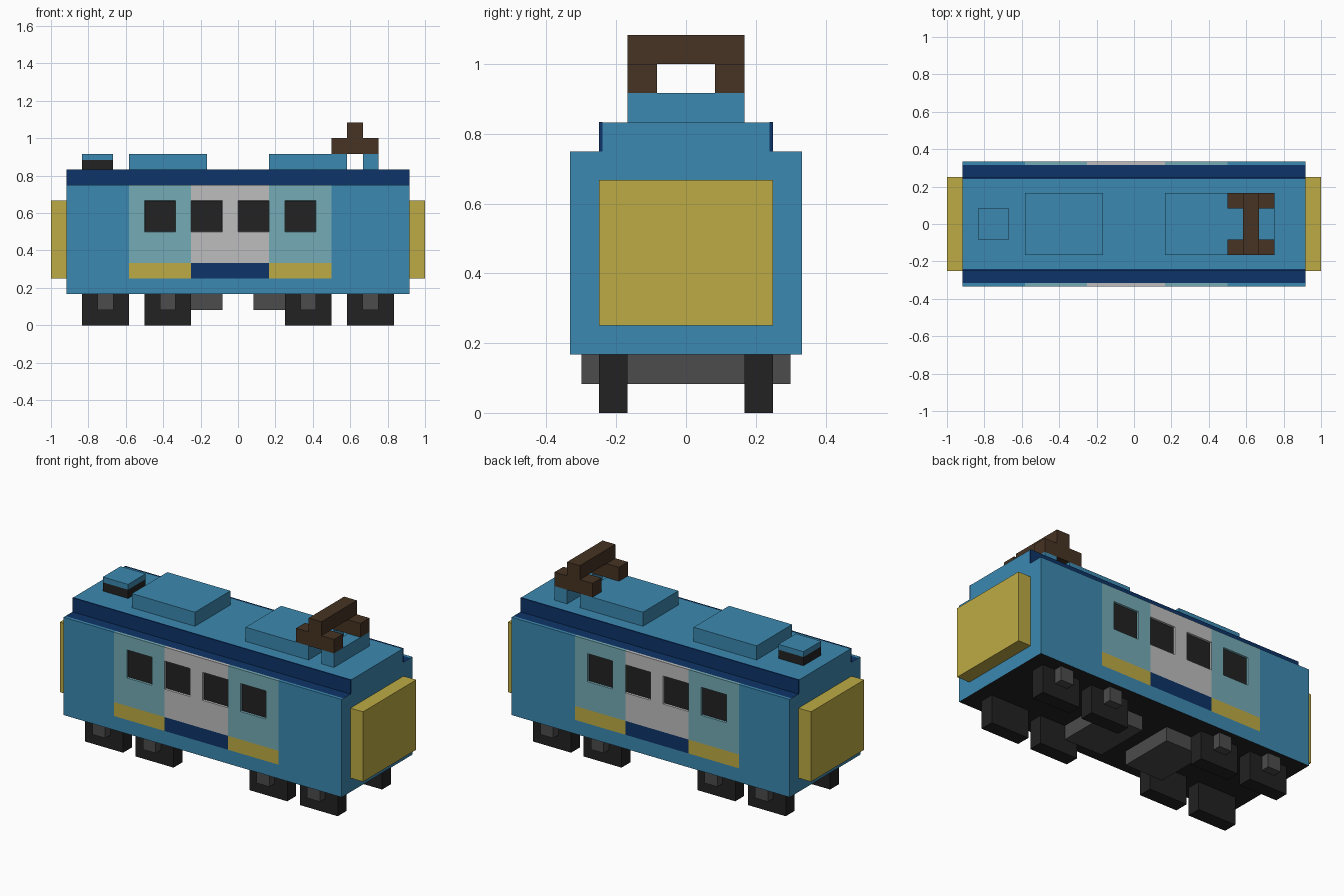
import bpy, bmesh
from mathutils import Vector

cube = bpy.data.objects.get("Cube")
if cube:
    bpy.data.objects.remove(cube, do_unlink=True)


def material(name, hex_code):
    """Flat material from an sRGB hex code."""
    rgb = [int(hex_code[i:i + 2], 16) / 255 for i in (0, 2, 4)]
    lin = [c / 12.92 if c <= 0.04045 else ((c + 0.055) / 1.055) ** 2.4 for c in rgb]
    m = bpy.data.materials.new(name)
    m.use_nodes = True
    m.diffuse_color = (*lin, 1)
    bsdf = m.node_tree.nodes["Principled BSDF"]
    bsdf.inputs["Base Color"].default_value = (*lin, 1)
    bsdf.inputs["Roughness"].default_value = 0.9
    return m


BLUE = material("body blue", "3C89B1")
NAVY = material("navy", "0D3468")
YELLOW = material("mustard yellow", "BEAB45")
TEAL = material("pale teal", "75ABB6")
GREY = material("light grey", "BEBEBE")
BLACK = material("black", "222222")
IRON = material("iron grey", "4C4C4C")
BROWN = material("dark brown", "463323")


def finish(bm, name, mats):
    mesh = bpy.data.meshes.new(name)
    bm.to_mesh(mesh)
    bm.free()
    for m in mats:
        mesh.materials.append(m)
    ob = bpy.data.objects.new(name, mesh)
    bpy.context.collection.objects.link(ob)
    return ob


def box_mesh(x, y, z):
    """A bmesh box from three (low, high) ranges."""
    bm = bmesh.new()
    bmesh.ops.create_cube(bm, size=1)
    for v in bm.verts:
        v.co = Vector([(a + b) / 2 + c * (b - a) for c, (a, b) in zip(v.co, (x, y, z))])
    return bm


def box(name, x, y, z, mat):
    return finish(box_mesh(x, y, z), name, [mat])


# Body: a box cut along the panel and window lines, then coloured by position
PANELS = (-0.583, -0.25, 0.167, 0.5)
WINDOWS = ((-0.5, -0.333), (-0.25, -0.083), (0.0, 0.167), (0.25, 0.417))
body = box_mesh((-0.917, 0.917), (-0.333, 0.333), (0.167, 0.75))
cuts = [((1, 0, 0), x) for x in sorted(set(PANELS + sum(WINDOWS, ())))]
cuts += [((0, 0, 1), z) for z in (0.25, 0.333, 0.5, 0.667)]
cuts += [((0, 1, 0), y) for y in (-0.315, 0.315)]
for axis, d in cuts:
    n = Vector(axis)
    bmesh.ops.bisect_plane(body, geom=body.verts[:] + body.edges[:] + body.faces[:],
                           plane_co=n * d, plane_no=n)
body.normal_update()

body_mats = [BLUE, NAVY, YELLOW, TEAL, GREY, BLACK]
panes = []
for f in body.faces:
    c, n = f.calc_center_median(), f.normal
    in_middle = PANELS[1] < c.x < PANELS[2]
    in_panel = PANELS[0] < c.x < PANELS[3]
    mat = BLUE
    if n.z < -0.5:
        mat = BLACK
    elif n.z > 0.5 and abs(c.y) < 0.315:
        mat = NAVY
    elif (abs(n.y) > 0.5 or n.z > 0.5) and in_panel and c.z > 0.25:
        if c.z < 0.333:
            mat = NAVY if in_middle else YELLOW
        else:
            mat = GREY if in_middle else TEAL
        if 0.5 < c.z < 0.667 and any(a < c.x < b for a, b in WINDOWS):
            panes.append(f)
    f.material_index = body_mats.index(mat)

# Recessed windows
bmesh.ops.inset_individual(body, faces=panes, thickness=0.003, depth=-0.01)
for f in panes:
    f.material_index = body_mats.index(BLACK)
finish(body, "body", body_mats)

# Roof with navy side strips
box("roof", (-0.917, 0.917), (-0.24, 0.24), (0.75, 0.833), BLUE)
for s, side in ((1, "back"), (-1, "front")):
    ys = sorted((s * 0.24, s * 0.249))
    box(f"roof_strip_{side}", (-0.917, 0.917), ys, (0.75, 0.834), NAVY)

# End gangways
for s, side in ((1, "left"), (-1, "right")):
    box(f"gangway_{side}", sorted((s * 0.917, s)), (-0.25, 0.25), (0.25, 0.667), YELLOW)

# Roof equipment
box("roof_unit_right", (-0.583, -0.167), (-0.167, 0.167), (0.833, 0.917), BLUE)
box("roof_unit_left", (0.167, 0.583), (-0.167, 0.167), (0.833, 0.917), BLUE)
box("vent_base", (-0.833, -0.667), (-0.083, 0.083), (0.833, 0.885), BLACK)
box("vent_cap", (-0.833, -0.667), (-0.083, 0.083), (0.885, 0.917), BLUE)

# Current collector: mount, two arms and a cross bar
box("collector_mount", (0.667, 0.75), (-0.167, 0.167), (0.833, 0.917), BLUE)
for s, side in ((1, "back"), (-1, "front")):
    ys = sorted((s * 0.083, s * 0.167))
    box(f"collector_arm_{side}", (0.5, 0.75), ys, (0.917, 1.0), BROWN)
box("collector_bar", (0.583, 0.667), (-0.167, 0.167), (1.0, 1.083), BROWN)

# Wheels with axle boxes on their outer faces
for i, x in enumerate((-0.708, -0.375, 0.375, 0.708), 1):
    for s, side in ((1, "back"), (-1, "front")):
        box(f"wheel_{side}_{i}", (x - 0.125, x + 0.125),
            sorted((s * 0.167, s * 0.25)), (0.0, 0.167), BLACK)
        box(f"axle_box_{side}_{i}", (x - 0.042, x + 0.042),
            sorted((s * 0.25, s * 0.3)), (0.083, 0.167), IRON)

# Underfloor equipment boxes
for s, side in ((1, "left"), (-1, "right")):
    box(f"underfloor_box_{side}", sorted((s * 0.083, s * 0.333)),
        (-0.167, 0.167), (0.083, 0.167), IRON)
